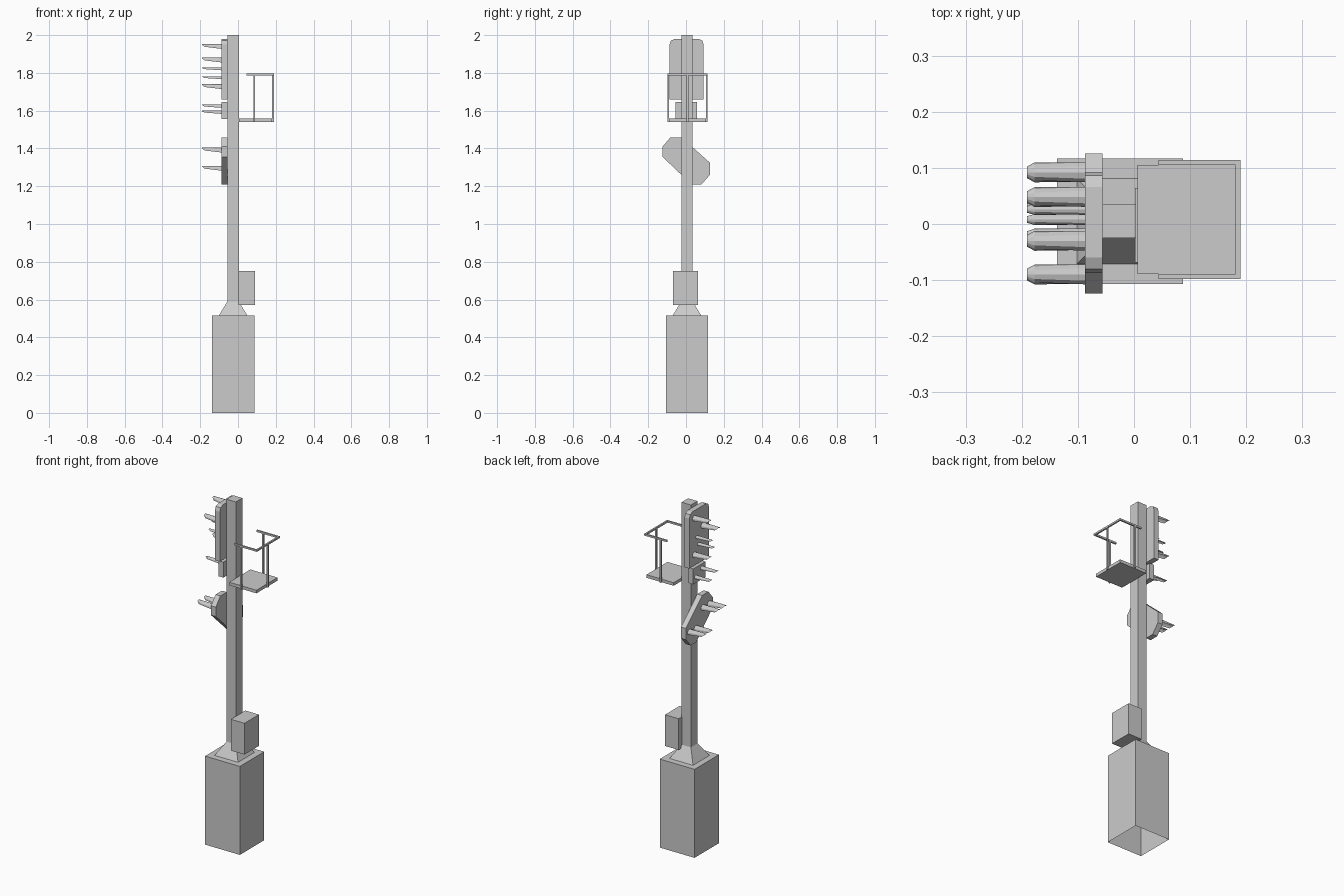
import bpy, bmesh, math

if "Cube" in bpy.data.objects:
    bpy.data.objects.remove(bpy.data.objects["Cube"])

PX, PY = -0.026, 0.005      # pole axis
BACK, FACE = -0.056, -0.087  # signal board rear and face


def make(name, verts, faces):
    me = bpy.data.meshes.new(name)
    me.from_pydata(verts, [], faces)
    bm = bmesh.new()
    bm.from_mesh(me)
    bmesh.ops.recalc_face_normals(bm, faces=bm.faces)
    bm.to_mesh(me)
    bm.free()
    ob = bpy.data.objects.new(name, me)
    bpy.context.collection.objects.link(ob)
    return ob


def tapered(name, bottom, top, z0, z1, closed=True):
    """Box between two rectangles (x0, x1, y0, y1)."""
    verts = []
    for (x0, x1, y0, y1), z in ((bottom, z0), (top, z1)):
        verts += [(x0, y0, z), (x1, y0, z), (x1, y1, z), (x0, y1, z)]
    faces = [(i, (i + 1) % 4, (i + 1) % 4 + 4, i + 4) for i in range(4)] + [(4, 5, 6, 7)]
    if closed:
        faces.append((3, 2, 1, 0))
    return make(name, verts, faces)


def box(name, x0, x1, y0, y1, z0, z1, closed=True):
    r = (x0, x1, y0, y1)
    return tapered(name, r, r, z0, z1, closed)


def board(name, outline):
    """Signal board: a y-z outline extruded along x."""
    n = len(outline)
    verts = [(x, y, z) for x in (FACE, BACK) for y, z in outline]
    faces = [tuple(range(n)), tuple(range(2 * n - 1, n - 1, -1))]
    faces += [(i, (i + 1) % n, (i + 1) % n + n, i + n) for i in range(n)]
    return make(name, verts, faces)


def visor(name, y, top, r):
    """Open lamp hood, cut back towards its tip."""
    seg = 6
    stations = [(FACE, 115), (-0.177, 80), (-0.191, 35)]
    verts = []
    for x, span in stations:
        for i in range(seg + 1):
            a = math.radians(-span + 2 * span * i / seg)
            verts.append((x, y + r * math.sin(a), top - r + r * math.cos(a)))
    w = seg + 1
    faces = [(s * w + i, s * w + i + 1, s * w + w + i + 1, s * w + w + i)
             for s in range(len(stations) - 1) for i in range(seg)]
    return make(name, verts, faces)


# Foundation (open underneath), foot and pole
h = 0.03
pole = (PX - h, PX + h, PY - h, PY + h)
f = 0.076
box("foundation", -0.137, 0.087, -0.107, 0.117, 0, 0.515, closed=False)
tapered("pole_foot", (PX - f, PX + f, PY - f, PY + f), pole, 0.515, 0.59)
box("pole", *pole, 0.515, 2.0)

# Control cabinet
box("cabinet", 0.002, 0.09, -0.069, 0.064, 0.57, 0.752)

# Service platform with railing
y0, y1, t = -0.098, 0.114, 0.009
ym = (y0 + y1) / 2
box("platform", 0.006, 0.181, y0 + t, y1 - t, 1.54, 1.558)
box("rail_end", 0.181, 0.19, y0, y1, 1.787, 1.797)
box("post_end", 0.181, 0.19, ym - t / 2, ym + t / 2, 1.54, 1.787)
for side, ya in (("front", y0), ("rear", y1 - t)):
    box("rail_" + side, 0.044, 0.181, ya, ya + t, 1.787, 1.797)
    box("post_" + side, 0.082, 0.091, ya, ya + t, 1.54, 1.787)

# Signal boards
board("main_board", [(-0.087, 1.66), (0.093, 1.66), (0.093, 1.95), (0.086, 1.971),
                     (0.066, 1.98), (-0.06, 1.98), (-0.08, 1.971), (-0.087, 1.95)])
board("middle_board", [(-0.055, 1.555), (0.058, 1.555), (0.058, 1.645), (-0.055, 1.645)])
board("lower_board", [(-0.124, 1.41), (-0.082, 1.459), (-0.024, 1.459), (0.126, 1.325),
                      (0.126, 1.26), (0.082, 1.209), (0.03, 1.209), (-0.124, 1.355)])

# Lamp hoods: y, top z, radius
lamps = [(0.048, 1.953, 0.018), (-0.03, 1.881, 0.018), (0.026, 1.828, 0.01),
         (0.008, 1.781, 0.01), (0.048, 1.74, 0.018),
         (-0.02, 1.632, 0.012), (0.035, 1.6, 0.012),
         (-0.09, 1.404, 0.018), (-0.03, 1.404, 0.018),
         (0.034, 1.308, 0.018), (0.092, 1.308, 0.018)]
for i, (y, z, r) in enumerate(lamps):
    visor(f"lamp_hood_{i + 1}", y, z, r)
